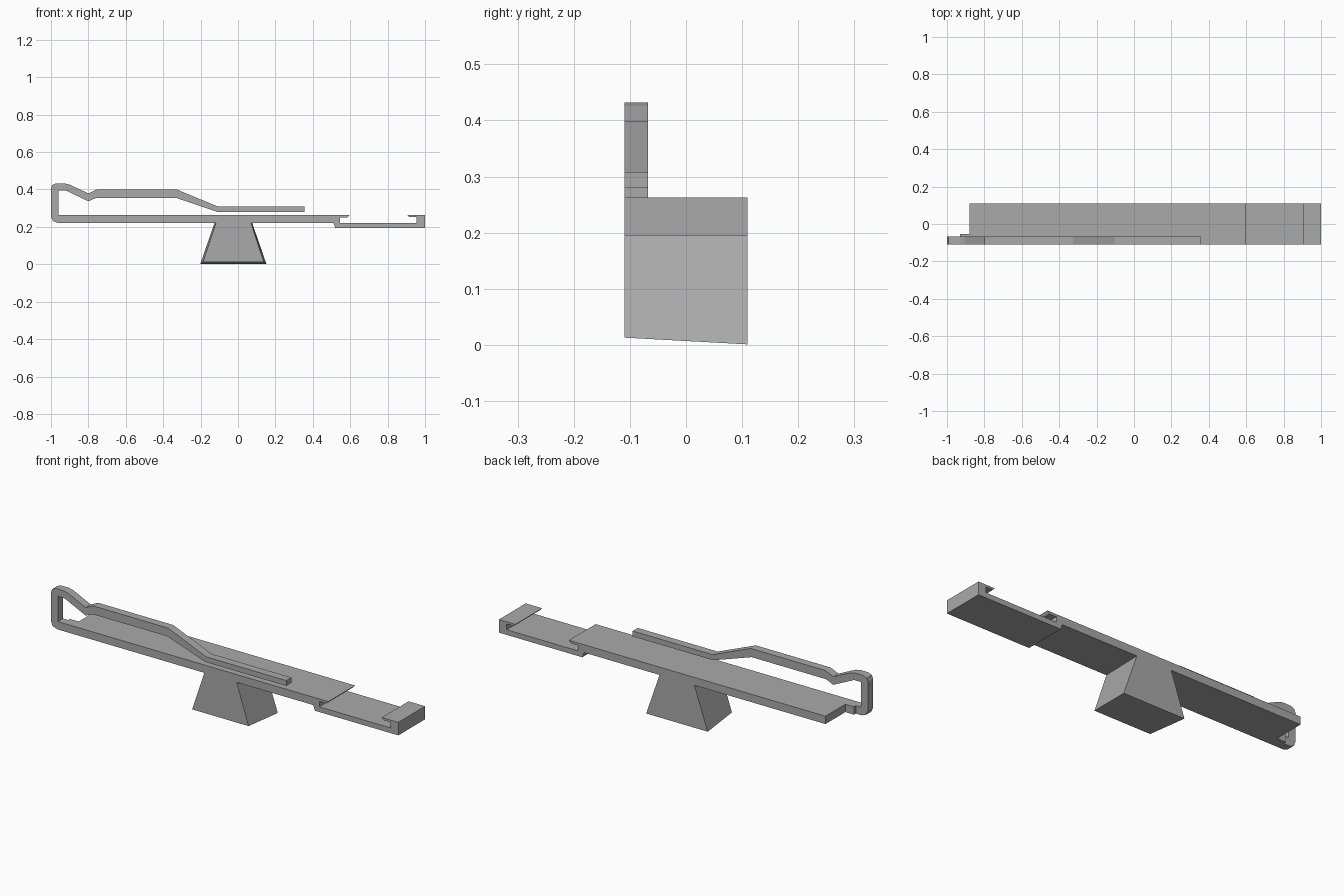
import bpy
import bmesh

cube = bpy.data.objects.get("Cube")
if cube:
    bpy.data.objects.remove(cube, do_unlink=True)

grey = bpy.data.materials.new("plain grey")
grey.use_nodes = True
grey.diffuse_color = (0.4, 0.4, 0.4, 1)
grey.node_tree.nodes["Principled BSDF"].inputs["Base Color"].default_value = (0.4, 0.4, 0.4, 1)

FRONT, BACK, CLIP_BACK, STEP_BACK = -0.11, 0.11, -0.068, -0.053
BOTTOM, TOP = 0.222, 0.263


def loft(name, front, back, y0, y1):
    """Join two matching x-z outlines, one at y0 and one at y1."""
    bm = bmesh.new()
    a = [bm.verts.new((x, y0, z)) for x, z in front]
    b = [bm.verts.new((x, y1, z)) for x, z in back]
    bm.faces.new(a)
    bm.faces.new(b[::-1])
    for i in range(len(a)):
        j = (i + 1) % len(a)
        bm.faces.new((a[j], a[i], b[i], b[j]))
    bmesh.ops.recalc_face_normals(bm, faces=bm.faces[:])
    mesh = bpy.data.meshes.new(name)
    bm.to_mesh(mesh)
    bm.free()
    mesh.materials.append(grey)
    obj = bpy.data.objects.new(name, mesh)
    bpy.context.collection.objects.link(obj)
    return obj


def extrude(name, outline, y1):
    return loft(name, outline, outline, FRONT, y1)


# Plank with the sunken tray and its two overhanging lips
extrude("plank_and_tray", [
    (-0.88, BOTTOM), (0.51, BOTTOM), (0.52, 0.195), (1, 0.195), (1, TOP),
    (0.905, TOP), (0.915, 0.252), (0.955, 0.252), (0.955, BOTTOM),
    (0.545, BOTTOM), (0.545, 0.25), (0.585, 0.25), (0.597, TOP), (-0.88, TOP),
], BACK)

# Narrow neck between plank and clip
extrude("neck", [(-0.93, BOTTOM), (-0.88, BOTTOM), (-0.88, TOP), (-0.93, TOP)], STEP_BACK)

# Bent clip arm looping back over the plank
extrude("clip_arm", [
    (-0.88, BOTTOM), (-0.965, BOTTOM), (-0.99, 0.232), (-1, 0.255),
    (-1, 0.405), (-0.993, 0.423), (-0.975, 0.432), (-0.925, 0.432), (-0.9, 0.426),
    (-0.8, 0.379), (-0.757, 0.399), (-0.325, 0.399), (-0.105, 0.308),
    (0.355, 0.308), (0.355, 0.28), (-0.11, 0.28), (-0.33, 0.355),
    (-0.757, 0.355), (-0.8, 0.337), (-0.92, 0.394), (-0.96, 0.394),
    (-0.96, TOP), (-0.88, TOP),
], CLIP_BACK)

# Flared foot, a little wider and deeper at the back
loft("foot",
     [(-0.187, 0.013), (0.138, 0.013), (0.066, BOTTOM + 0.01), (-0.114, BOTTOM + 0.01)],
     [(-0.202, 0.001), (0.152, 0.001), (0.072, BOTTOM + 0.01), (-0.122, BOTTOM + 0.01)],
     FRONT, BACK)
